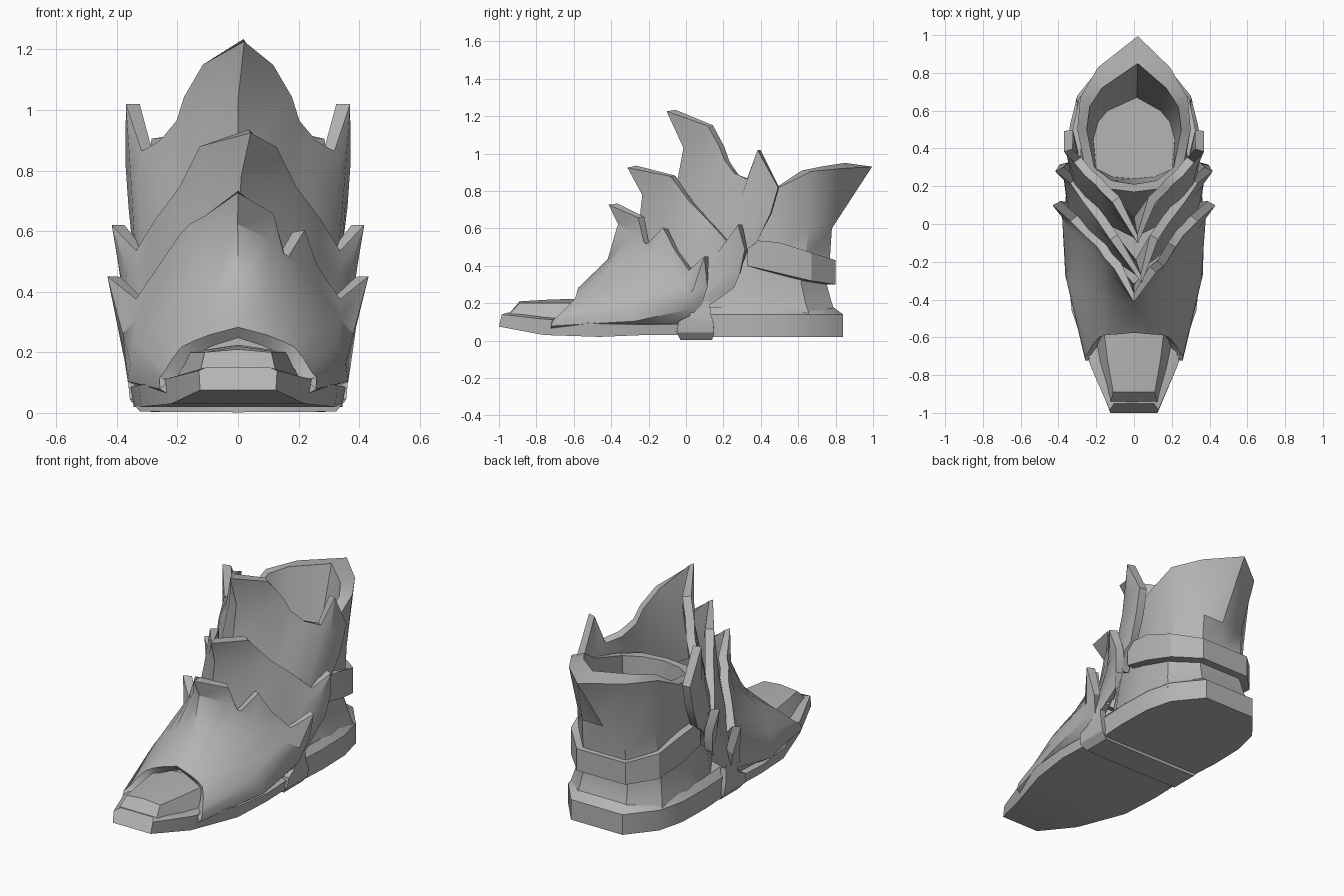
import bpy, bmesh, math

grey = bpy.data.materials.new("steel_grey")
grey.diffuse_color = (0.46, 0.46, 0.46, 1)


def make(name, verts, faces, thick=0, angle=32):
    """Create a mesh object, optionally thickened."""
    me = bpy.data.meshes.new(name)
    me.from_pydata(verts, [], faces)
    bm = bmesh.new()
    bm.from_mesh(me)
    bmesh.ops.remove_doubles(bm, verts=bm.verts, dist=0.0005)
    bmesh.ops.recalc_face_normals(bm, faces=bm.faces)
    bm.to_mesh(me)
    bm.free()
    ob = bpy.data.objects.new(name, me)
    bpy.context.collection.objects.link(ob)
    me.materials.append(grey)
    bpy.context.view_layer.objects.active = ob
    ob.select_set(True)
    if thick:
        m = ob.modifiers.new("thickness", 'SOLIDIFY')
        m.thickness, m.offset = thick, 0
        bpy.ops.object.modifier_apply(modifier=m.name)
    bpy.ops.object.shade_smooth_by_angle(angle=math.radians(angle))
    ob.select_set(False)
    return ob


def mirrored(half):
    """Half row from the centre line outwards -> full row, left to right."""
    return [(-x, y, z) for x, y, z in half[:0:-1]] + list(half)


def loft(name, rows, closed=False, cap_start=False, cap_end=False, thick=0, angle=32):
    """Skin rows that have equal point counts."""
    n = len(rows[0])
    verts = [p for r in rows for p in r]
    faces = []
    for i in range(len(rows) - 1):
        for j in range(n if closed else n - 1):
            k = (j + 1) % n
            faces.append((i * n + j, i * n + k, (i + 1) * n + k, (i + 1) * n + j))
    if cap_start:
        faces.append(tuple(range(n)))
    if cap_end:
        faces.append(tuple(range(len(verts) - n, len(verts))))
    return make(name, verts, faces, thick, angle)


def ring(half):
    """Closed loop from a half outline whose two ends lie on the centre line."""
    return list(half) + [(-x, y, z) for x, y, z in half[-2:0:-1]]


def plate(name, rows, right_rim=None):
    """Wrapped armour plate; right_rim replaces rim points on one side."""
    full = [mirrored([(x * .965, y, z) for x, y, z in r]) for r in rows]
    c = len(rows[0]) - 1
    for k, p in (right_rim or {}).items():
        full[-1][c + k] = p
    loft(name, full, thick=0.048)


# Overlapping armour plates: front edge, middle, below the rim, flared rim
plate("toe_plate", [
    [(0, -.56, .265), (.09, -.57, .24), (.14, -.575, .22), (.18, -.59, .20), (.21, -.63, .16),
     (.23, -.67, .125), (.245, -.70, .11), (.25, -.72, .095), (.22, -.72, .08)],
    [(0, -.40, .42), (.09, -.38, .40), (.14, -.37, .37), (.20, -.36, .33), (.27, -.35, .27),
     (.32, -.33, .21), (.345, -.30, .16), (.355, -.27, .115), (.30, -.25, .09)],
    [(0, -.34, .62), (.09, -.26, .57), (.14, -.21, .52), (.20, -.15, .47), (.27, -.07, .38),
     (.33, -.02, .30), (.37, .04, .26), (.365, .03, .18), (.30, -.04, .10)],
    [(0, -.39, .73), (.09, -.22, .65), (.14, -.17, .62), (.18, -.11, .58), (.25, -.05, .48),
     (.33, .03, .37), (.425, .11, .45), (.38, .115, .29), (.32, .05, .13)]],
    {1: (.10, -.24, .66), 2: (.14, -.21, .50), 3: (.20, -.11, .60)})
plate("middle_plate", [
    [(0, -.24, .50), (.10, -.17, .45), (.18, -.10, .38), (.25, -.03, .32), (.30, .03, .25),
     (.33, .07, .23), (.34, .09, .21), (.34, .10, .20), (.335, .10, .18)],
    [(.01, -.21, .78), (.11, -.08, .73), (.20, 0, .62), (.26, .08, .54), (.32, .17, .45),
     (.36, .24, .47), (.365, .27, .38), (.355, .24, .30), (.34, .16, .22)],
    [(.04, -.29, .93), (.11, -.07, .88), (.18, .03, .74), (.26, .13, .635), (.33, .23, .53),
     (.41, .29, .62), (.385, .32, .49), (.365, .29, .36), (.34, .18, .25)]])
plate("ankle_plate", [
    [(0, -.05, .70), (.10, 0, .66), (.17, .06, .58), (.20, .08, .55), (.24, .12, .52), (.29, .18, .45),
     (.31, .22, .42), (.32, .25, .40), (.32, .27, .39), (.32, .29, .38)],
    [(0, .01, 1.03), (.10, .10, .98), (.16, .16, .90), (.20, .19, .85), (.26, .23, .79),
     (.32, .30, .74), (.345, .37, .80), (.345, .42, .72), (.34, .40, .62), (.33, .33, .49)],
    [(.02, -.08, 1.23), (.10, .13, 1.15), (.165, .19, 1.04), (.19, .22, .96), (.25, .27, .89),
     (.31, .34, .86), (.36, .39, 1.02), (.36, .495, .82), (.35, .455, .68), (.33, .38, .53)]])

# Hollow ankle shaft with a swept back spike
SHAPE = [(0, 0), (.6, .03), (.95, .25), (1, .55), (.93, .82), (.5, 1), (0, 1)]


def shaft_ring(z, y0, y1, w):
    return ring([(x * w, y0 + (y1 - y0) * t, z) for x, t in SHAPE])


rim_out = ring([(0, .17, .77), (.16, .19, .77), (.26, .30, .78), (.30, .50, .82),
                (.285, .67, .905), (.19, .83, .92), (.02, .995, .93)])
rim_in = ring([(0, .21, .77), (.12, .23, .77), (.21, .30, .78), (.25, .50, .83),
               (.235, .62, .91), (.17, .72, .93), (.02, .85, .95)])
floor = ring([(0, .24, .30), (.11, .25, .30), (.20, .29, .30), (.215, .45, .30),
              (.19, .54, .30), (.14, .60, .30), (.015, .67, .30)])
loft("ankle_shaft", [
    shaft_ring(.12, 0, .81, .33), shaft_ring(.20, 0, .78, .31), shaft_ring(.31, 0, .75, .285),
    shaft_ring(.45, .04, .77, .28), shaft_ring(.60, .10, .78, .275), rim_out, rim_in, floor],
    closed=True, cap_start=True, cap_end=True)

# Tilted strap around the back of the ankle
strap_path = [(0, .80, .30, .43), (.16, .80, .30, .43), (.29, .67, .32, .47),
              (.325, .50, .36, .525), (.325, .33, .40, .54)]
loft("ankle_strap", [mirrored([(x * s, .3 + (y - .3) * s, z0 if low else z1)
                               for x, y, z0, z1 in strap_path])
                     for s, low in ((.86, 1), (1, 1), (1, 0), (.86, 0), (.86, 1))])

# Heel block with a bevelled top
heel = [(0, .05), (.33, .05), (.345, .30), (.34, .52), (.30, .68), (.17, .84), (0, .84)]
loft("heel", [ring([(x * s, .3 + (y - .3) * s, z) for x, y in heel])
              for s, z in ((1, .02), (1, .14), (.9, .18))],
     closed=True, cap_start=True, cap_end=True)

# Front sole in stations from the toe back: half width, y, bottom z, top z
sole = [(.125, -1, .075, .14), (.22, -.76, .03, .115), (.32, -.46, .02, .09),
        (.345, -.22, .03, .085), (.335, .07, .03, .09)]
loft("front_sole", [ring([(0, y, z0), (w, y, z0), (w * 1.03, max(y, -.985), z1),
                          (w * .85, max(y, -.95), z1 + .01), (0, max(y, -.95), z1 + .01)])
                    for w, y, z0, z1 in sole], closed=True, cap_start=True, cap_end=True)

# Toe cap
loft("toe_cap", [mirrored(h) for h in (
    [(0, -.95, .14), (.125, -.95, .135), (.14, -.95, .09)],
    [(0, -.89, .21), (.11, -.89, .20), (.15, -.90, .10)],
    [(0, -.72, .22), (.14, -.72, .20), (.19, -.73, .10)],
    [(0, -.52, .225), (.165, -.52, .20), (.22, -.54, .10)])], cap_start=True, cap_end=True, angle=25)

# Strap passing under the sole and up both sides
under = [(0, .02, -.03, .14), (.315, .02, -.03, .14), (.34, .05, -.05, .15),
         (.345, .105, -.04, .145), (.34, .13, .02, .135), (.335, .21, .035, .125)]
loft("sole_strap", [mirrored([(x, y0 + (y1 - y0) * t, z) for x, z, y0, y1 in under])
                    for t in (0, 1)], thick=0.036)
